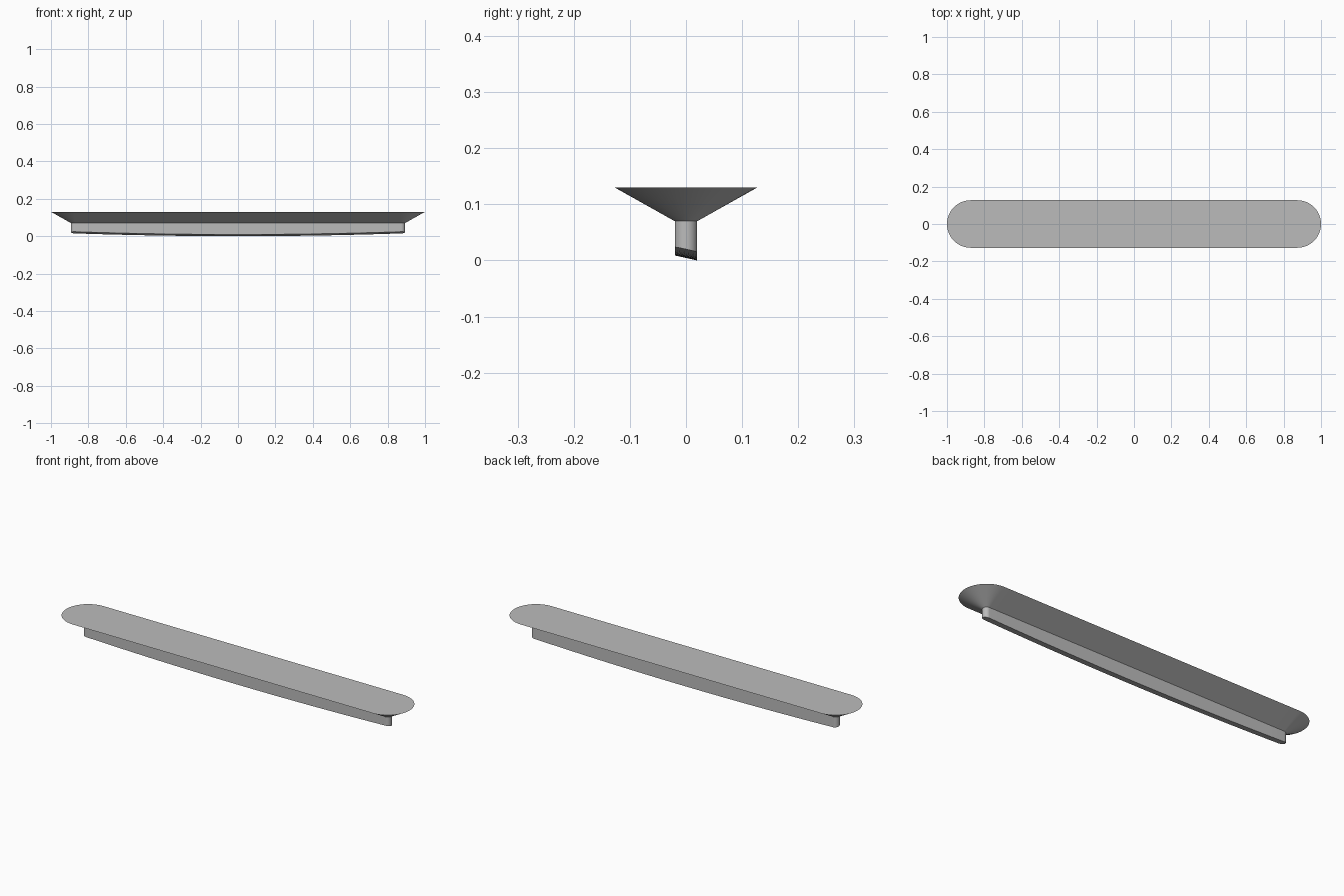
import bpy, bmesh, math

cube = bpy.data.objects.get("Cube")
if cube:
    bpy.data.objects.remove(cube, do_unlink=True)

# Main dimensions
CAP_X = 0.873                     # centre of the rounded ends
HEAD_R, STEM_R = 0.127, 0.02      # half widths
TOP_Z, NECK_Z = 0.13, 0.07
ARC, SIDE = 16, 24                # steps per quarter round and per straight side


def outline(r):
    """Rounded bar outline, starting at the left tip and running along the front."""
    half = []
    for i in range(ARC + 1):
        a = math.pi / 2 * i / ARC
        half.append((-CAP_X - r * math.cos(a), -r * math.sin(a)))
    for i in range(1, SIDE):
        half.append((-CAP_X + 2 * CAP_X * i / SIDE, -r))
    for i in range(ARC + 1):
        a = math.pi / 2 * i / ARC
        half.append((CAP_X + r * math.sin(a), -r * math.cos(a)))
    return half + [(x, -y) for x, y in reversed(half[1:-1])]


def underside(x, y):
    """Slanted, gently bowed foot of the stem."""
    return 0.0045 - 0.225 * y + 0.0155 * (x / (CAP_X + STEM_R)) ** 2


bm = bmesh.new()
rings = [
    [bm.verts.new((x, y, TOP_Z)) for x, y in outline(HEAD_R)],
    [bm.verts.new((x, y, NECK_Z)) for x, y in outline(STEM_R)],
    [bm.verts.new((x, y, underside(x, y))) for x, y in outline(STEM_R)],
]
n = len(rings[0])

# Flared head and upright stem walls
for upper, lower in zip(rings, rings[1:]):
    for i in range(n):
        j = (i + 1) % n
        bm.faces.new((upper[i], lower[i], lower[j], upper[j]))

# Flat top
bm.faces.new(rings[0])

# Bowed underside, in strips from front to back
foot = rings[2]
for i in range(n // 2):
    quad = [foot[i], foot[i + 1], foot[(n - i - 1) % n], foot[(n - i) % n]]
    bm.faces.new(list(dict.fromkeys(quad)))

bmesh.ops.recalc_face_normals(bm, faces=bm.faces)
mesh = bpy.data.meshes.new("flared_rail")
bm.to_mesh(mesh)
bm.free()

rail = bpy.data.objects.new("flared_rail", mesh)
bpy.context.collection.objects.link(rail)

# Plain grey finish
grey = bpy.data.materials.new("plain_grey")
grey.use_nodes = True
colour = (0.5, 0.5, 0.5, 1)
grey.diffuse_color = colour
grey.node_tree.nodes["Principled BSDF"].inputs["Base Color"].default_value = colour
mesh.materials.append(grey)

bpy.ops.object.select_all(action='DESELECT')
rail.select_set(True)
bpy.context.view_layer.objects.active = rail
bpy.ops.object.shade_smooth_by_angle(angle=math.radians(30))
